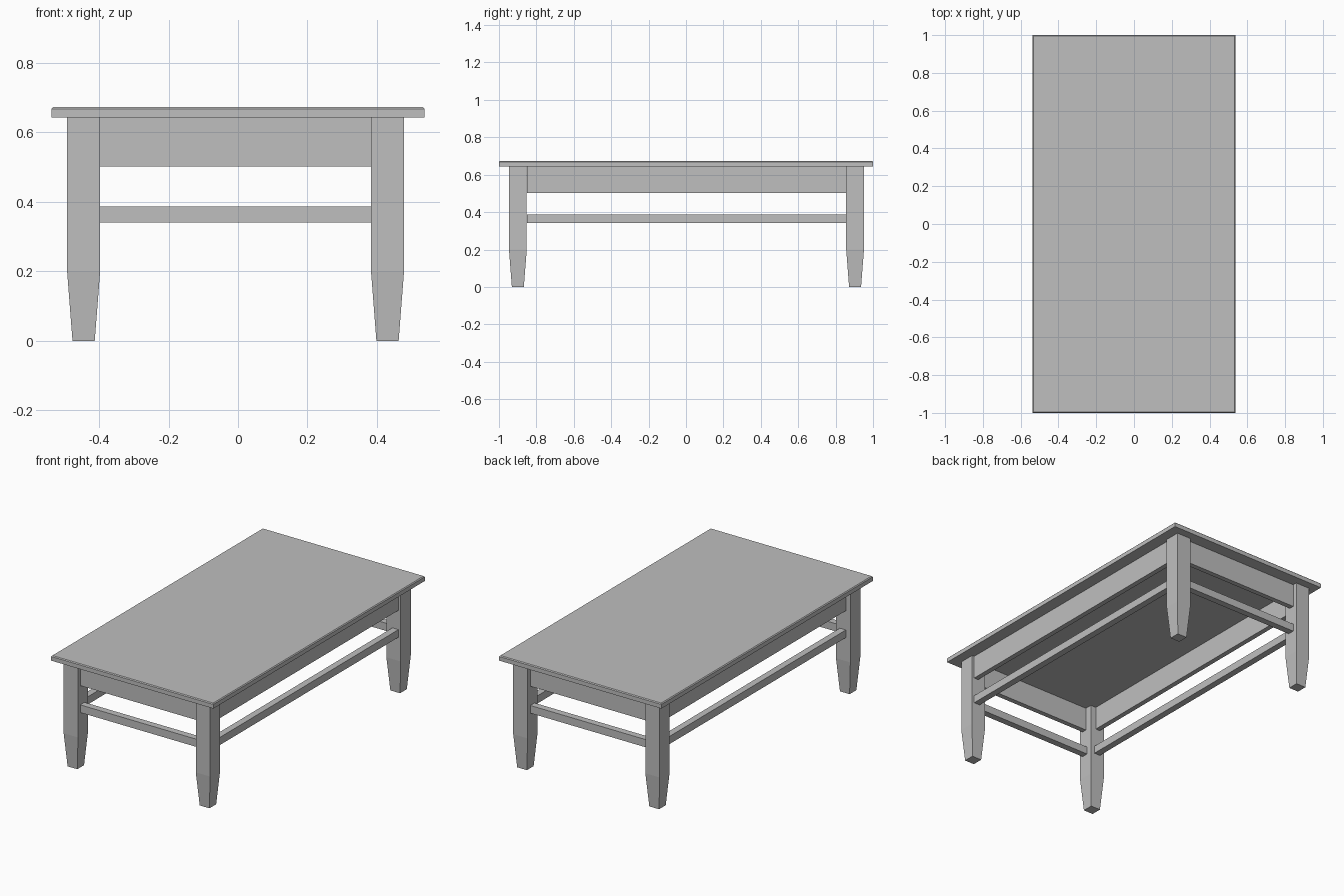
import bpy
import bmesh

if "Cube" in bpy.data.objects:
    bpy.data.objects.remove(bpy.data.objects["Cube"], do_unlink=True)

grey = bpy.data.materials.new("plain grey")
grey.use_nodes = True
grey.diffuse_color = (0.52, 0.52, 0.52, 1)
grey.node_tree.nodes["Principled BSDF"].inputs["Base Color"].default_value = grey.diffuse_color


def add_object(name, bm):
    mesh = bpy.data.meshes.new(name)
    bmesh.ops.recalc_face_normals(bm, faces=bm.faces)
    bm.to_mesh(mesh)
    bm.free()
    mesh.materials.append(grey)
    obj = bpy.data.objects.new(name, mesh)
    bpy.context.collection.objects.link(obj)
    return obj


def box(name, low, high):
    bm = bmesh.new()
    bmesh.ops.create_cube(bm, size=1)
    for v in bm.verts:
        for i in range(3):
            v.co[i] = low[i] if v.co[i] < 0 else high[i]
    return add_object(name, bm)


def leg(name, x, y):
    """Square post that tapers towards the foot."""
    bm = bmesh.new()
    rings = []
    for z, half in ((0, 0.032), (0.2, 0.0475), (TOP_LOW, 0.0475)):
        corners = ((-1, -1), (1, -1), (1, 1), (-1, 1))
        rings.append([bm.verts.new((x + a * half, y + b * half, z)) for a, b in corners])
    for low, high in zip(rings, rings[1:]):
        for i in range(4):
            j = (i + 1) % 4
            bm.faces.new((low[i], low[j], high[j], high[i]))
    bm.faces.new(rings[0][::-1])
    bm.faces.new(rings[-1])
    return add_object(name, bm)


TOP_LOW, TOP_HIGH = 0.643, 0.673

# Table top with a small bevel along the upper rim
top = box("table_top", (-0.537, -1, TOP_LOW), (0.537, 1, TOP_HIGH))
bm = bmesh.new()
bm.from_mesh(top.data)
rim = [e for e in bm.edges if all(v.co.z > TOP_HIGH - 0.001 for v in e.verts)]
bmesh.ops.bevel(bm, geom=rim, offset=0.005, segments=1, affect='EDGES')
bm.to_mesh(top.data)
bm.free()

# Four tapered legs
for side, x in (("left", 0.4305), ("right", -0.4445)):
    for end, y in (("front", -0.899), ("back", 0.904)):
        leg(f"{end}_{side}_leg", x, y)

# Aprons under the top and stretchers lower down, between the legs
for part, thick, low, high in (("apron", 0.03, 0.502, TOP_LOW), ("stretcher", 0.04, 0.341, 0.387)):
    for side, s in (("left", 1), ("right", -1)):
        a, b = sorted((s * 0.463, s * (0.463 - thick)))
        box(f"{side}_{part}", (a, -0.851, low), (b, 0.856, high))
    for end, s in (("front", -1), ("back", 1)):
        a, b = sorted((s * 0.925, s * (0.925 - thick)))
        box(f"{end}_{part}", (-0.397, a, low), (0.383, b, high))
